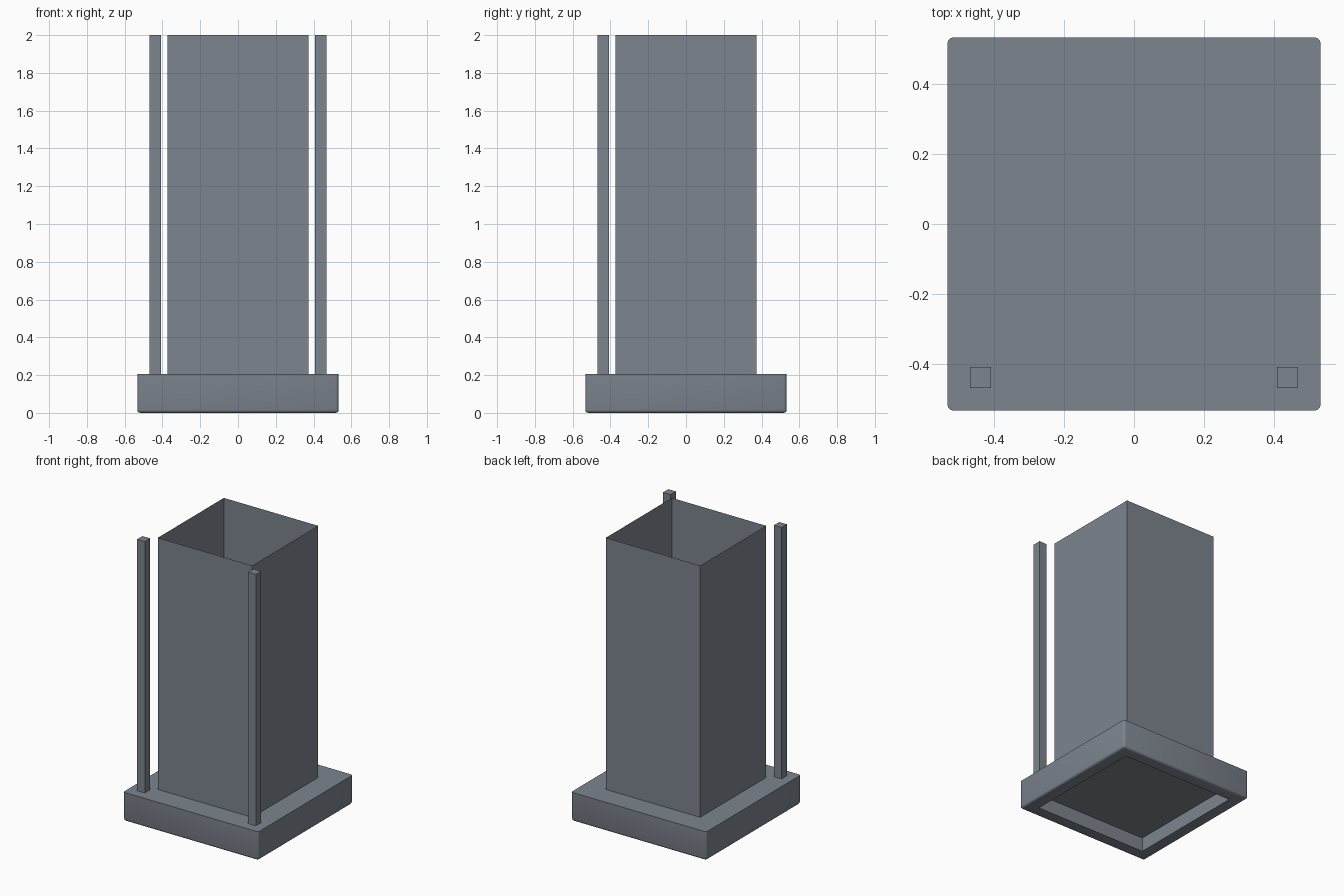
import bpy, bmesh

if "Cube" in bpy.data.objects:
    bpy.data.objects.remove(bpy.data.objects["Cube"])

mat = bpy.data.materials.new("slate_grey")
mat.diffuse_color = (0.205, 0.233, 0.272, 1)
mat.use_nodes = True
mat.node_tree.nodes["Principled BSDF"].inputs["Base Color"].default_value = mat.diffuse_color


def finish(name, bm):
    me = bpy.data.meshes.new(name)
    bm.normal_update()
    bm.to_mesh(me)
    bm.free()
    me.materials.append(mat)
    ob = bpy.data.objects.new(name, me)
    bpy.context.collection.objects.link(ob)
    return ob


def box(x0, x1, y0, y1, z0, z1):
    bm = bmesh.new()
    bmesh.ops.create_cube(bm, size=1)
    for v in bm.verts:
        v.co = ((x0 + x1) / 2 + v.co.x * (x1 - x0),
                (y0 + y1) / 2 + v.co.y * (y1 - y0),
                (z0 + z1) / 2 + v.co.z * (z1 - z0))
    return bm


# plinth: softened sides and underside, sharp top, recessed underneath
H, TOP, RECESS = 0.533, 0.205, 0.1
bm = box(-H, H, -H, H, 0, TOP)
soft = [e for e in bm.edges if min(v.co.z for v in e.verts) < 0.01]
bmesh.ops.bevel(bm, geom=soft, offset=0.016, segments=3, profile=0.5,
                affect='EDGES', clamp_overlap=True)
bm.normal_update()
under = min(bm.faces, key=lambda f: f.calc_center_median().z)
bmesh.ops.inset_region(bm, faces=[under], thickness=H - 0.016 - 0.413)
ext = bmesh.ops.extrude_discrete_faces(bm, faces=[under])
for v in ext["faces"][0].verts:
    v.co.z = RECESS
bmesh.ops.recalc_face_normals(bm, faces=bm.faces)
base = finish("plinth", bm)
bpy.context.view_layer.objects.active = base
base.select_set(True)
bpy.ops.object.shade_smooth_by_angle(angle=0.6)

# tall open sleeve made of single-sheet walls
bm = box(-0.372, 0.372, -0.372, 0.372, TOP, 2)
caps = [f for f in bm.faces if abs(f.normal.z) > 0.5]
bmesh.ops.delete(bm, geom=caps, context='FACES_ONLY')
finish("sleeve", bm)

# two slim front posts
for side, name in ((-1, "left_post"), (1, "right_post")):
    c = side * 0.438
    finish(name, box(c - 0.03, c + 0.03, -0.468, -0.408, TOP + 0.002, 2))
